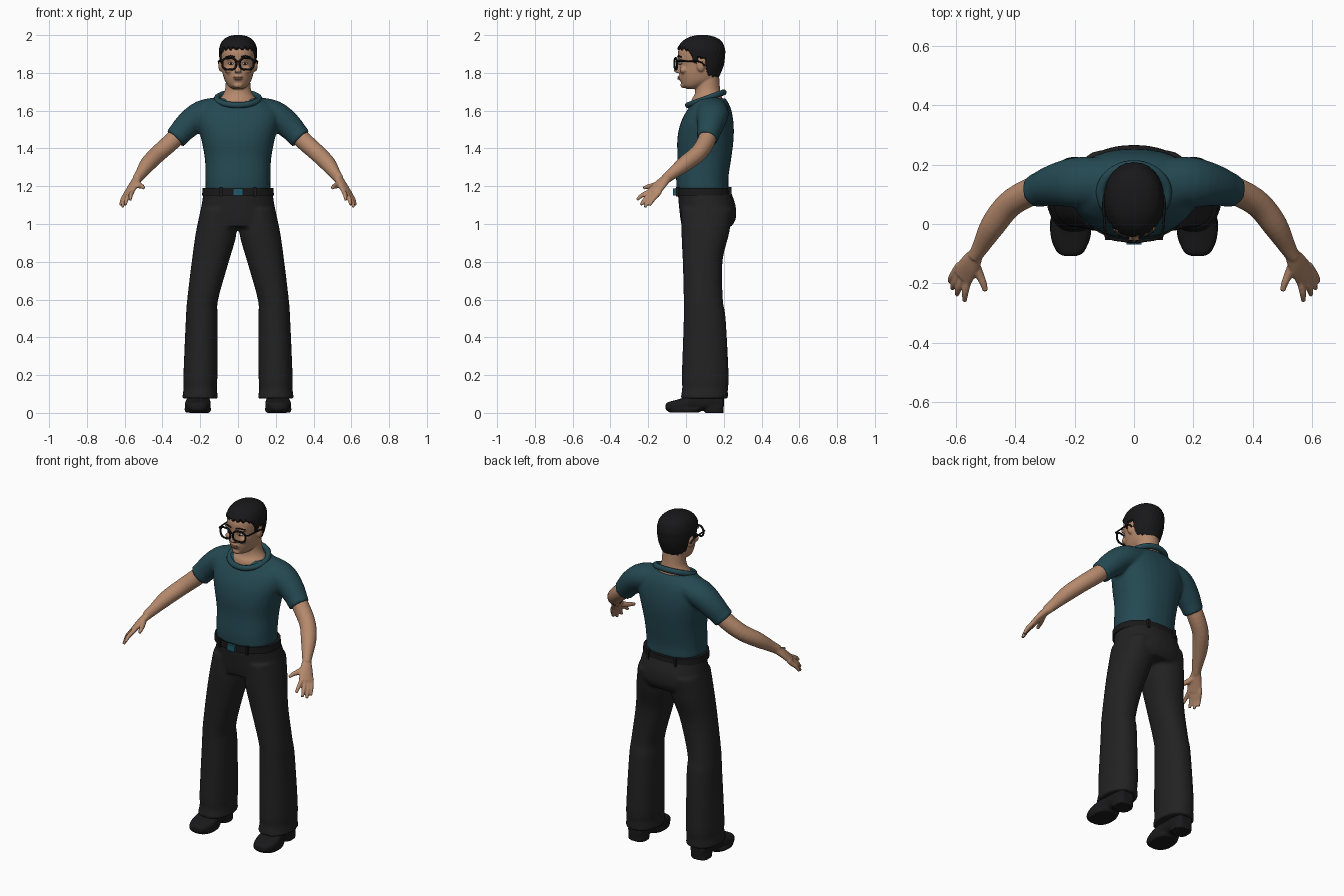
import bpy, bmesh, math, random
from mathutils import Vector

random.seed(4)
cube = bpy.data.objects.get("Cube")
if cube:
    bpy.data.objects.remove(cube, do_unlink=True)


def material(name, r, g, b):
    m = bpy.data.materials.new(name)
    m.use_nodes = True
    m.diffuse_color = (r, g, b, 1)
    bsdf = m.node_tree.nodes["Principled BSDF"]
    bsdf.inputs["Base Color"].default_value = (r, g, b, 1)
    bsdf.inputs["Roughness"].default_value = 0.8
    return m


SKIN = material("warm skin", 0.46, 0.25, 0.15)
LIPS = material("lips", 0.36, 0.17, 0.11)
SHIRT = material("dark teal cloth", 0.018, 0.066, 0.085)
CLOTH = material("charcoal cloth", 0.016, 0.016, 0.017)
LEATHER = material("black leather", 0.01, 0.01, 0.011)
HAIR = material("black hair", 0.009, 0.009, 0.01)
FRAME = material("black frame", 0.006, 0.006, 0.006)
BUCKLE = material("teal buckle", 0.015, 0.1, 0.14)
EYE = material("eye white", 0.5, 0.45, 0.4)


def span(z, front, back, rx, x=0):
    """Horizontal ring given by its front and back limits."""
    return (x, (front + back) / 2, z, rx, (back - front) / 2)


def smooth_path(rings, steps):
    out = []
    for i in range(len(rings) - 1):
        a, b = rings[max(i - 1, 0)], rings[i]
        c, d = rings[i + 1], rings[min(i + 2, len(rings) - 1)]
        for k in range(steps):
            t = k / steps
            out.append([q + t / 2 * (r - p + t * (2*p - 5*q + 4*r - s + t * (3*(q - r) + s - p)))
                        for p, q, r, s in zip(a, b, c, d)])
    return out + [list(rings[-1])]


def tube(bm, rings, side=1, plane=None, wide=(0, 0, 1), power=2.0, n=32, steps=4):
    """Closed loft through rings (x, y, z, half width, half depth)."""
    path = smooth_path(rings, steps)
    loops = []
    for i, ring in enumerate(path):
        if plane == "z":
            u, v = Vector((1, 0, 0)), Vector((0, 1, 0))
        elif plane == "y":
            u, v = Vector((1, 0, 0)), Vector((0, 0, 1))
        else:
            t = Vector(path[min(i + 1, len(path) - 1)][:3]) - Vector(path[max(i - 1, 0)][:3])
            t.normalize()
            u = Vector(wide)
            u = (u - t * u.dot(t)).normalized()
            v = t.cross(u)
        loop = []
        for k in range(n):
            c, s = math.cos(math.tau * k / n), math.sin(math.tau * k / n)
            e = 2 / power
            p = (Vector(ring[:3]) + u * ring[3] * math.copysign(abs(c) ** e, c)
                 + v * ring[4] * math.copysign(abs(s) ** e, s))
            loop.append(bm.verts.new((p.x * side, p.y, p.z)))
        loops.append(loop)
    for a, b in zip(loops, loops[1:]):
        for k in range(n):
            bm.faces.new((a[k], a[(k + 1) % n], b[(k + 1) % n], b[k]))
    bm.faces.new(loops[0])
    bm.faces.new(loops[-1])


def ball(bm, centre, size):
    made = bmesh.ops.create_uvsphere(bm, u_segments=20, v_segments=12, radius=1)["verts"]
    for v in made:
        v.co = Vector([c + s * q for c, s, q in zip(centre, size, v.co)])


def box(bm, centre, size):
    for v in bmesh.ops.create_cube(bm, size=1)["verts"]:
        v.co = Vector([c + s * q for c, s, q in zip(centre, size, v.co)])


def finish(name, bm, mat, voxel=0, relax=3):
    bmesh.ops.recalc_face_normals(bm, faces=bm.faces)
    mesh = bpy.data.meshes.new(name)
    bm.to_mesh(mesh)
    bm.free()
    mesh.materials.append(mat)
    ob = bpy.data.objects.new(name, mesh)
    bpy.context.collection.objects.link(ob)
    if voxel:
        r = ob.modifiers.new("blend", "REMESH")
        r.mode, r.voxel_size, r.use_smooth_shade = "VOXEL", voxel, True
        s = ob.modifiers.new("relax", "SMOOTH")
        s.factor, s.iterations = 0.5, relax
    else:
        bpy.ops.object.select_all(action="DESELECT")
        ob.select_set(True)
        bpy.context.view_layer.objects.active = ob
        bpy.ops.object.shade_smooth_by_angle(angle=math.radians(40))
    return ob


def wire(name, paths, radius, mat, cyclic=False):
    cu = bpy.data.curves.new(name, "CURVE")
    cu.dimensions, cu.bevel_depth, cu.bevel_resolution = "3D", radius, 3
    cu.use_fill_caps = True
    for pts in paths:
        sp = cu.splines.new("POLY")
        sp.points.add(len(pts) - 1)
        for q, p in zip(sp.points, pts):
            q.co = (*p, 1)
        sp.use_cyclic_u = cyclic
    cu.materials.append(mat)
    ob = bpy.data.objects.new(name, cu)
    bpy.context.collection.objects.link(ob)


SIDES = (1, -1)

# Shirt: torso and sleeves blended into one surface
bm = bmesh.new()
tube(bm, [span(1.18, -.05, .225, .172), span(1.25, -.052, .225, .172), span(1.35, -.046, .24, .176),
          span(1.45, -.046, .252, .195), span(1.53, -.03, .252, .215), span(1.59, -.002, .243, .215),
          span(1.63, .025, .23, .185), span(1.665, .045, .21, .13)], plane="z", power=2.3)
for s in SIDES:
    tube(bm, [(.08, .14, 1.605, .07, .08), (.19, .14, 1.58, .074, .085), (.27, .13, 1.52, .069, .07),
              (.328, .113, 1.457, .057, .054)], s)
    tube(bm, [(.31, .118, 1.477, .062, .06), (.333, .111, 1.452, .06, .056)], s)
finish("shirt", bm, SHIRT, .009)
ring = [math.tau * k / 48 for k in range(48)]
wire("collar", [[(.112 * math.cos(a), .105 + .094 * math.sin(a), 1.663 + .034 * math.sin(a)) for a in ring]],
     .016, SHIRT, True)

# Trousers: hips and legs blended, with a turned hem
bm = bmesh.new()
tube(bm, [span(1.185, -.045, .232, .18), span(1.1, -.038, .262, .193), span(1.03, -.03, .264, .206),
          span(.985, -.022, .24, .2)], plane="z", power=2.2)
for s in SIDES:
    tube(bm, [span(1.08, -.025, .25, .092, .105), span(.95, -.024, .228, .108, .116),
              span(.8, -.017, .193, .098, .147), span(.6, -.012, .195, .082, .187),
              span(.5, -.012, .21, .084, .192), span(.2, -.022, .226, .09, .199),
              span(.13, -.02, .222, .088, .2), span(.075, -.03, .222, .096, .201)],
         s, "z", power=2.2)
finish("trousers", bm, CLOTH, .01)

# Belt, loops and buckle
bm = bmesh.new()
tube(bm, [span(1.15, -.055, .242, .19), span(1.19, -.055, .24, .188)], plane="z", power=2.2, n=64)
for s in SIDES:
    for x, y in ((.09, -.044), (.09, .23)):
        box(bm, (x * s, y, 1.17), (.014, .02, .05))
finish("belt", bm, LEATHER)
bm = bmesh.new()
box(bm, (0, -.06, 1.17), (.052, .018, .036))
finish("belt_buckle", bm, BUCKLE)

# Shoes with heels
bm = bmesh.new()
for s in SIDES:
    tube(bm, [(.214, -.108, .033, .02, .014), (.214, -.095, .033, .045, .024), (.214, -.05, .037, .065, .032),
              (.212, 0, .046, .068, .04), (.21, .06, .06, .058, .05), (.208, .14, .065, .055, .052),
              (.208, .19, .06, .045, .045), (.208, .2, .06, .03, .03)], s, "y", power=2.7)
    tube(bm, [span(0, .1, .2, .053, .208), span(.035, .1, .2, .053, .208)], s, "z", power=3)
    tube(bm, [span(.002, -.09, .07, .066, .213), span(.022, -.103, .09, .071, .213)], s, "z", power=2.4)
finish("shoes", bm, LEATHER, .006, 2)

# Bare arms and hands
bm = bmesh.new()
palm_axis = (.5, .6, -.2)
knuckles = ((.56, -.195, 1.172), (.575, -.186, 1.16), (.588, -.172, 1.153), (.597, -.152, 1.153))
tips = ((.57, -.26, 1.128), (.597, -.239, 1.1), (.612, -.218, 1.088), (.621, -.193, 1.098))
for s in SIDES:
    tube(bm, [(.29, .125, 1.5, .045, .045), (.35, .107, 1.438, .047, .047), (.42, .065, 1.375, .045, .045),
              (.475, -.005, 1.32, .042, .042), (.515, -.075, 1.265, .031, .029),
              (.536, -.11, 1.237, .027, .023)], s)
    tube(bm, [(.53, -.1, 1.243, .025, .022), (.552, -.137, 1.208, .037, .02),
              (.578, -.176, 1.164, .042, .015)], s, wide=palm_axis)
    for a, b in zip(knuckles, tips):
        back = [p + .35 * (p - q) for p, q in zip(a, b)]
        mid = [(p + q) / 2 + w for p, q, w in zip(a, b, (.003, -.003, .003))]
        tube(bm, [(*back, .012, .012), (*a, .0125, .0125), (*mid, .0115, .0115), (*b, .008, .008)],
             s, wide=palm_axis, n=12)
    tube(bm, [(.54, -.12, 1.222, .016, .016), (.522, -.165, 1.205, .016, .015), (.507, -.2, 1.198, .012, .012),
              (.5, -.226, 1.19, .009, .009)], s, n=12)
finish("arms", bm, SKIN, .005, 2)

# Head, neck, nose and ears
skull = [span(1.715, .005, .06, .026), span(1.73, -.018, .1, .05), span(1.76, -.03, .16, .07),
         span(1.8, -.036, .182, .082), span(1.84, -.035, .195, .088), span(1.88, -.043, .2, .092),
         span(1.92, -.04, .2, .092), span(1.96, -.014, .183, .078), span(1.983, .022, .15, .052),
         span(1.993, .06, .11, .02)]
bm = bmesh.new()
tube(bm, skull, plane="z", power=2.15)
tube(bm, [span(1.6, .02, .2, .1), span(1.655, .028, .195, .1), span(1.685, .045, .186, .08),
          span(1.72, .05, .18, .067), span(1.79, .055, .175, .064)], plane="z")
tube(bm, [(0, -.034, 1.862, .009, .012), (0, -.044, 1.83, .012, .014), (0, -.05, 1.81, .019, .014),
          (0, -.042, 1.8, .014, .01)], plane="z")
ball(bm, (0, -.012, 1.735), (.026, .018, .016))
ball(bm, (0, -.03, 1.774), (.026, .014, .014))
for s in SIDES:
    ball(bm, (.092 * s, .078, 1.84), (.012, .022, .033))
    ball(bm, (.046 * s, -.012, 1.815), (.026, .022, .02))
    ball(bm, (.036 * s, -.026, 1.878), (.034, .014, .01))
finish("head", bm, SKIN, .005, 3)

# Facial features
bm = bmesh.new()
ball(bm, (0, -.037, 1.778), (.024, .009, .004))
ball(bm, (0, -.037, 1.769), (.021, .009, .005))
finish("lips", bm, LIPS)
for name, mat, y, size in (("eyes", EYE, -.029, (.015, .009, .007)), ("irises", HAIR, -.035, (.006, .005, .006))):
    bm = bmesh.new()
    for s in SIDES:
        ball(bm, (.037 * s, y, 1.85), size)
    finish(name, bm, mat)
wire("eyebrows", [[(s * x, y, z) for x, y, z in ((.016, -.043, 1.884), (.04, -.04, 1.89), (.065, -.024, 1.884))]
                  for s in SIDES], .004, HAIR)

# Hair: an inflated skull that sinks beneath the skin below the hairline
hairline = ((-.1, 1.927), (.0, 1.92), (.028, 1.895), (.036, 1.845), (.055, 1.845), (.065, 1.872),
            (.098, 1.87), (.112, 1.785), (.16, 1.765), (.3, 1.76))
bm = bmesh.new()
tube(bm, skull, plane="z", power=2.15, n=96, steps=9)
bm.normal_update()
for v in bm.verts:
    x, y, z = v.co
    a = math.atan2(x, y - .08)
    for (y0, z0), (y1, z1) in zip(hairline, hairline[1:]):
        if y0 <= y <= y1:
            edge = z0 + (z1 - z0) * (y - y0) / (y1 - y0)
    edge += .005 * math.sin(a * 23) + random.uniform(-.003, .003)
    f = min(1, max(0, (z - edge) / .008 + .5))
    grow = 1 + (.085 + .01 * math.sin(a * 31 + z * 90)) * f - .1 * (1 - f)
    v.co = (x * grow, .08 + (y - .08) * (1 + (grow - 1) * .6), z + .007 * f)
finish("hair", bm, HAIR)

# Glasses
rims, temples = [], []
for s in SIDES:
    rims.append([(s * (.046 + .037 * math.copysign(abs(math.cos(a)) ** .75, math.cos(a))),
                  -.054 + .007 * math.cos(a),
                  1.848 + .031 * math.copysign(abs(math.sin(a)) ** .75, math.sin(a))) for a in ring])
    temples.append([(s * x, y, z) for x, y, z in ((.083, -.048, 1.862), (.096, -.04, 1.863), (.103, .06, 1.862),
                                                  (.102, .085, 1.855), (.098, .098, 1.838))])
wire("glasses_rims", rims, .0055, FRAME, True)
wire("glasses_temples", temples + [[(-.012, -.058, 1.858), (0, -.061, 1.862), (.012, -.058, 1.858)]], .0045, FRAME)
